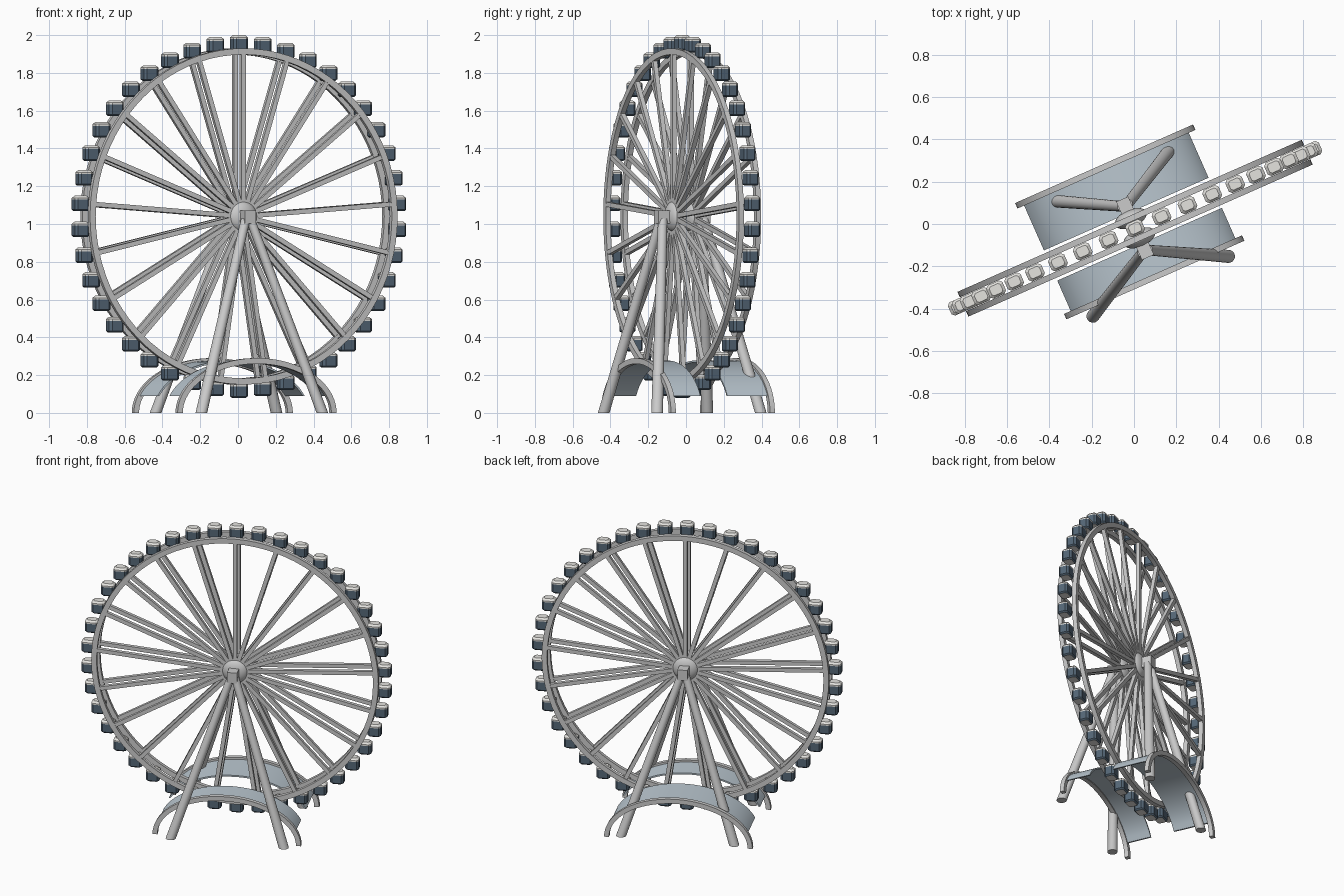
import bpy, bmesh, math
from mathutils import Matrix, Vector

if "Cube" in bpy.data.objects:
    bpy.data.objects.remove(bpy.data.objects["Cube"])

ANG = math.atan2(0.404, 0.915)
HUB = 1.04
# local frame: x along the wheel, y across it, z up
FRAME = Matrix.Translation((0.005, -0.02, 0)) @ Matrix.Rotation(ANG, 4, 'Z')


def material(name, col):
    m = bpy.data.materials.new(name)
    m.diffuse_color = (*col, 1)
    m.use_nodes = True
    m.node_tree.nodes["Principled BSDF"].inputs["Base Color"].default_value = m.diffuse_color
    return m


DARK = material("cabin_glass", (0.09, 0.135, 0.185))
ROOF = material("cabin_roof", (0.78, 0.77, 0.74))
PANEL = material("panel_blue", (0.50, 0.58, 0.64))


def finish(name, bm, mats=(), smooth=False):
    bmesh.ops.recalc_face_normals(bm, faces=bm.faces)
    me = bpy.data.meshes.new(name)
    bm.to_mesh(me)
    bm.free()
    ob = bpy.data.objects.new(name, me)
    bpy.context.collection.objects.link(ob)
    ob.matrix_world = FRAME
    for m in mats:
        me.materials.append(m)
    if smooth:
        bpy.ops.object.select_all(action='DESELECT')
        ob.select_set(True)
        bpy.context.view_layer.objects.active = ob
        bpy.ops.object.shade_smooth_by_angle(angle=math.radians(35))
    return ob


def loft(bm, rings, closed=False):
    """Skin a list of point rings; cap the ends unless closed."""
    vs = [[bm.verts.new(p) for p in r] for r in rings]
    n, faces = len(vs[0]), []
    for i in range(len(vs) if closed else len(vs) - 1):
        a, b = vs[i], vs[(i + 1) % len(vs)]
        faces.append([bm.faces.new((a[k], a[(k + 1) % n], b[(k + 1) % n], b[k])) for k in range(n)])
    if not closed:
        faces.append([bm.faces.new(vs[0])])
        faces.append([bm.faces.new(vs[-1])])
    return faces


def box(bm, size, mat):
    bmesh.ops.create_cube(bm, size=1, matrix=mat @ Matrix.Diagonal((*size, 1)))


def arch(name, y0, y1, a, b, thick, zmin, mats=()):
    """Elliptical arch band between y0 and y1, cut level at zmin."""
    bm = bmesh.new()
    start, rings = math.asin(zmin / b), []
    for i in range(41):
        t = start + (math.pi - 2 * start) * i / 40
        c, s = math.cos(t), math.sin(t)
        o, q = (a * c, b * s), ((a - thick) * c, (b - thick) * s)
        if i in (0, 40):
            q = (q[0], zmin)
        rings.append([(o[0] - 0.011, y0, o[1]), (o[0] - 0.011, y1, o[1]),
                      (q[0] - 0.011, y1, q[1]), (q[0] - 0.011, y0, q[1])])
    loft(bm, rings)
    return finish(name, bm, mats, True)


# two rims
for side, label in ((-1, "front"), (1, "back")):
    bm = bmesh.new()
    rings = []
    for i in range(84):
        t = math.tau * i / 84
        rings.append([(r * math.sin(t), side * 0.05 + y, HUB + r * math.cos(t))
                      for r, y in ((0.89, -0.014), (0.89, 0.014), (0.857, 0.014), (0.857, -0.014))])
    loft(bm, rings, True)
    finish(label + "_rim", bm, smooth=True)

    # spokes
    bm = bmesh.new()
    for i in range(21):
        rot = Matrix.Rotation(math.tau * i / 21, 4, 'Y')
        box(bm, (0.025, 0.025, 0.83),
            Matrix.Translation((0, side * 0.05, HUB)) @ rot @ Matrix.Translation((0, 0, 0.45)))
    finish(label + "_spokes", bm)

    # domed hub
    bm = bmesh.new()
    bmesh.ops.create_uvsphere(bm, u_segments=32, v_segments=16, radius=1,
                              matrix=Matrix.Translation((0, side * 0.05, HUB))
                              @ Matrix.Diagonal((0.08, 0.042, 0.08, 1)))
    finish(label + "_hub", bm, smooth=True)

    # bearing block on top of the legs
    bm = bmesh.new()
    box(bm, (0.062, 0.065, 0.07), Matrix.Translation((0, side * 0.118, HUB - 0.003)))
    finish(label + "_bearing", bm)

    # splayed support legs, cut level at the ground
    for sx, hand in ((-1, "left"), (1, "right")):
        bm = bmesh.new()
        rings = []
        for x, y, z, r in ((sx * 0.35, side * 0.30, 0, 0.031), (sx * 0.012, side * 0.118, HUB - 0.01, 0.025)):
            rings.append([(x + r * math.cos(math.tau * k / 20), y + r * math.sin(math.tau * k / 20), z)
                          for k in range(20)])
        loft(bm, rings)
        finish(f"{label}_{hand}_leg", bm, smooth=True)

# axle
bm = bmesh.new()
bmesh.ops.create_cone(bm, cap_ends=True, segments=24, radius1=0.03, radius2=0.03, depth=0.24,
                      matrix=Matrix.Translation((0, 0, HUB)) @ Matrix.Rotation(math.pi / 2, 4, 'X'))
finish("axle", bm, smooth=True)

# upright cabins: chamfered box with a tapered roof and floor
bm = bmesh.new()
for i in range(42):
    t = math.tau * i / 42
    cx, cz = 0.919 * math.sin(t), HUB + 0.919 * math.cos(t)
    rings = []
    for z, s in ((-0.041, 0.8), (-0.033, 1), (0.02, 1), (0.029, 1), (0.041, 0.68)):
        hx, hy, c = 0.042 * s, 0.034 * s, 0.013 * s
        pts = [(hx, hy - c), (hx - c, hy), (c - hx, hy), (-hx, hy - c),
               (-hx, c - hy), (c - hx, -hy), (hx - c, -hy), (hx, c - hy)]
        rings.append([(cx + x, y, cz + z) for x, y in pts])
    f = loft(bm, rings)
    for grp in (f[2], f[3], f[5], f[4]):
        for face in grp:
            face.material_index = 1
finish("cabins", bm, (DARK, ROOF))

# arched boarding canopy: edge ribs and two panels with a slot for the wheel
arch("front_canopy_rib", -0.263, -0.235, 0.46, 0.29, 0.03, 0)
arch("back_canopy_rib", 0.310, 0.338, 0.46, 0.29, 0.03, 0)
arch("front_canopy_panel", -0.24, -0.078, 0.45, 0.277, 0.01, 0.09, (PANEL,))
arch("back_canopy_panel", 0.078, 0.315, 0.45, 0.277, 0.01, 0.09, (PANEL,))
